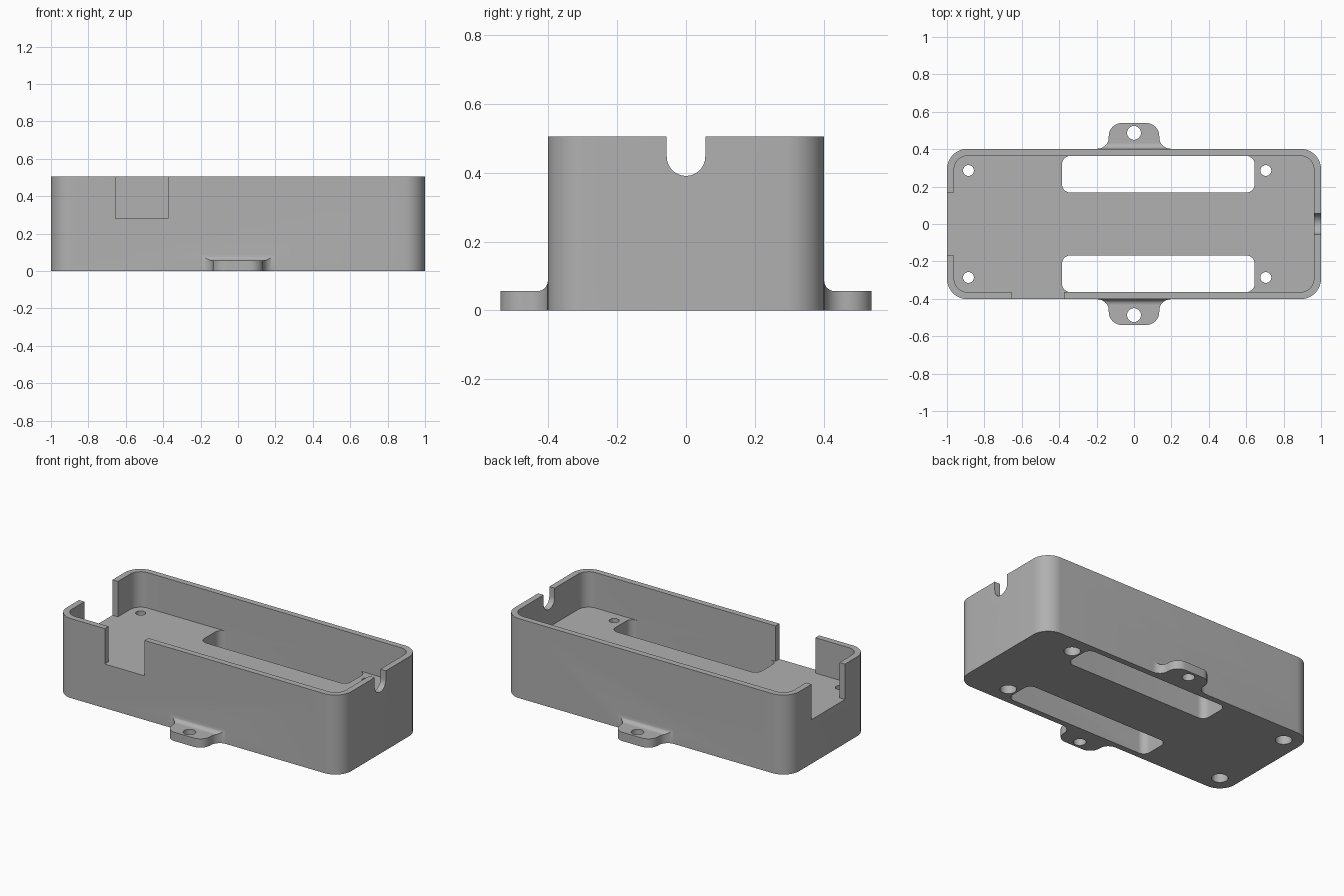
import bpy
import bmesh
from math import sin, cos, pi
from mathutils import Vector, Matrix

if "Cube" in bpy.data.objects:
    bpy.data.objects.remove(bpy.data.objects["Cube"])

# Main dimensions
HALF_X, HALF_Y, HEIGHT = 1.0, 0.402, 0.505
FLOOR, WALL, TOP = 0.28, 0.038, 0.7
TAB_TOP, TAB_END = 0.056, 0.54

grey = bpy.data.materials.new("plain grey")
grey.use_nodes = True
grey.diffuse_color = (0.44, 0.44, 0.44, 1)
grey.node_tree.nodes["Principled BSDF"].inputs["Base Color"].default_value = grey.diffuse_color

TO_Y = Matrix(((1, 0, 0, 0), (0, 0, 1, 0), (0, 1, 0, 0), (0, 0, 0, 1)))   # (x, z) profile, depth in y
TO_X = Matrix(((0, 0, 1, 0), (1, 0, 0, 0), (0, 1, 0, 0), (0, 0, 0, 1)))   # (y, z) profile, depth in x


def arc(cx, cy, r, start, end, steps=12):
    angles = [start + (end - start) * i / steps for i in range(steps + 1)]
    return [(cx + r * cos(a), cy + r * sin(a)) for a in angles]


def rounded(x0, x1, y0, y1, r):
    corners = [(x1 - r, y1 - r), (x0 + r, y1 - r), (x0 + r, y0 + r), (x1 - r, y0 + r)]
    return [p for i, c in enumerate(corners) for p in arc(*c, r, i * pi / 2, (i + 1) * pi / 2)]


def rect(x0, x1, y0, y1):
    return [(x0, y0), (x1, y0), (x1, y1), (x0, y1)]


def circle(x, y, r):
    return arc(x, y, r, 0, 2 * pi, 40)[:-1]


def prism(name, outline, low, high, turn=Matrix()):
    """Extrude a closed outline from low to high."""
    bm = bmesh.new()
    face = bm.faces.new([bm.verts.new((x, y, low)) for x, y in outline])
    out = bmesh.ops.extrude_face_region(bm, geom=[face])
    moved = [v for v in out["geom"] if isinstance(v, bmesh.types.BMVert)]
    bmesh.ops.translate(bm, verts=moved, vec=Vector((0, 0, high - low)))
    bm.transform(turn)
    bmesh.ops.recalc_face_normals(bm, faces=bm.faces)
    mesh = bpy.data.meshes.new(name)
    bm.to_mesh(mesh)
    bm.free()
    mesh.materials.append(grey)
    obj = bpy.data.objects.new(name, mesh)
    bpy.context.collection.objects.link(obj)
    return obj


def combine(target, other, operation="DIFFERENCE"):
    mod = target.modifiers.new(operation.lower(), "BOOLEAN")
    mod.operation, mod.solver, mod.object = operation, "EXACT", other
    bpy.context.view_layer.objects.active = target
    bpy.ops.object.modifier_apply(modifier=mod.name)
    bpy.data.objects.remove(other)


def cut(*shape):
    combine(case, prism("cutter", *shape))


# Case with a hollow upper half
case = prism("case", rounded(-HALF_X, HALF_X, -HALF_Y, HALF_Y, 0.11), 0, HEIGHT)
inner_x, inner_y = HALF_X - WALL, HALF_Y - WALL
cut(rounded(-inner_x, inner_x, -inner_y, inner_y, 0.072), FLOOR, TOP)

# Mounting tabs with flared sides and a fillet against the wall
right_side = (arc(0.195, 0.463, 0.06, 1.5 * pi, pi)
              + arc(0.065, TAB_END - 0.07, 0.07, 0, pi / 2))
plan = [(0.195, 0.38)] + right_side
plan += [(-x, y) for x, y in reversed(plan)]
fillet = arc(HALF_Y + 0.03, TAB_TOP + 0.03, 0.03, pi, 1.5 * pi)
side = [(0.38, 0), (0.38, TAB_TOP + 0.03)] + fillet + [(0.6, TAB_TOP), (0.6, 0)]
for sign in (-1, 1):
    tab = prism("tab", [(x, sign * y) for x, y in plan], 0, 0.2)
    combine(tab, prism("tab_side", [(sign * y, z) for y, z in side], -0.3, 0.3, TO_X), "INTERSECT")
    combine(case, tab, "UNION")
    cut(circle(0, sign * 0.487, 0.037), -0.1, 0.2)

    # Long floor slots and counterbored screw holes
    low, high = sorted((sign * 0.168, sign * inner_y))
    cut(rounded(-0.385, 0.645, low, high, 0.045), -0.1, FLOOR + 0.05)
    for x in (-0.885, 0.705):
        cut(circle(x, sign * 0.286, 0.029), -0.1, FLOOR + 0.05)
        cut(circle(x, sign * 0.286, 0.048), -0.1, 0.18)

# Wall openings: front, back and one end
cut(rect(-0.655, -0.375, FLOOR, TOP), -0.5, -0.35, TO_Y)
cut(rect(-0.805, -0.555, FLOOR, TOP), 0.35, 0.5, TO_Y)
cut(rect(-0.168, 0.168, FLOOR, TOP), -1.1, -0.95, TO_X)

# Round wall holes and the cable notch
cut(circle(0.755, 0.45, 0.037), -0.5, -0.3, TO_Y)
cut(circle(-0.475, 0.45, 0.037), 0.3, 0.5, TO_Y)
cut([(0.056, TOP), (-0.056, TOP)] + arc(0, 0.447, 0.056, pi, 2 * pi, 24), 0.9, 1.1, TO_X)

bpy.ops.object.select_all(action="DESELECT")
case.select_set(True)
bpy.context.view_layer.objects.active = case
bpy.ops.object.shade_smooth_by_angle(angle=0.5)
